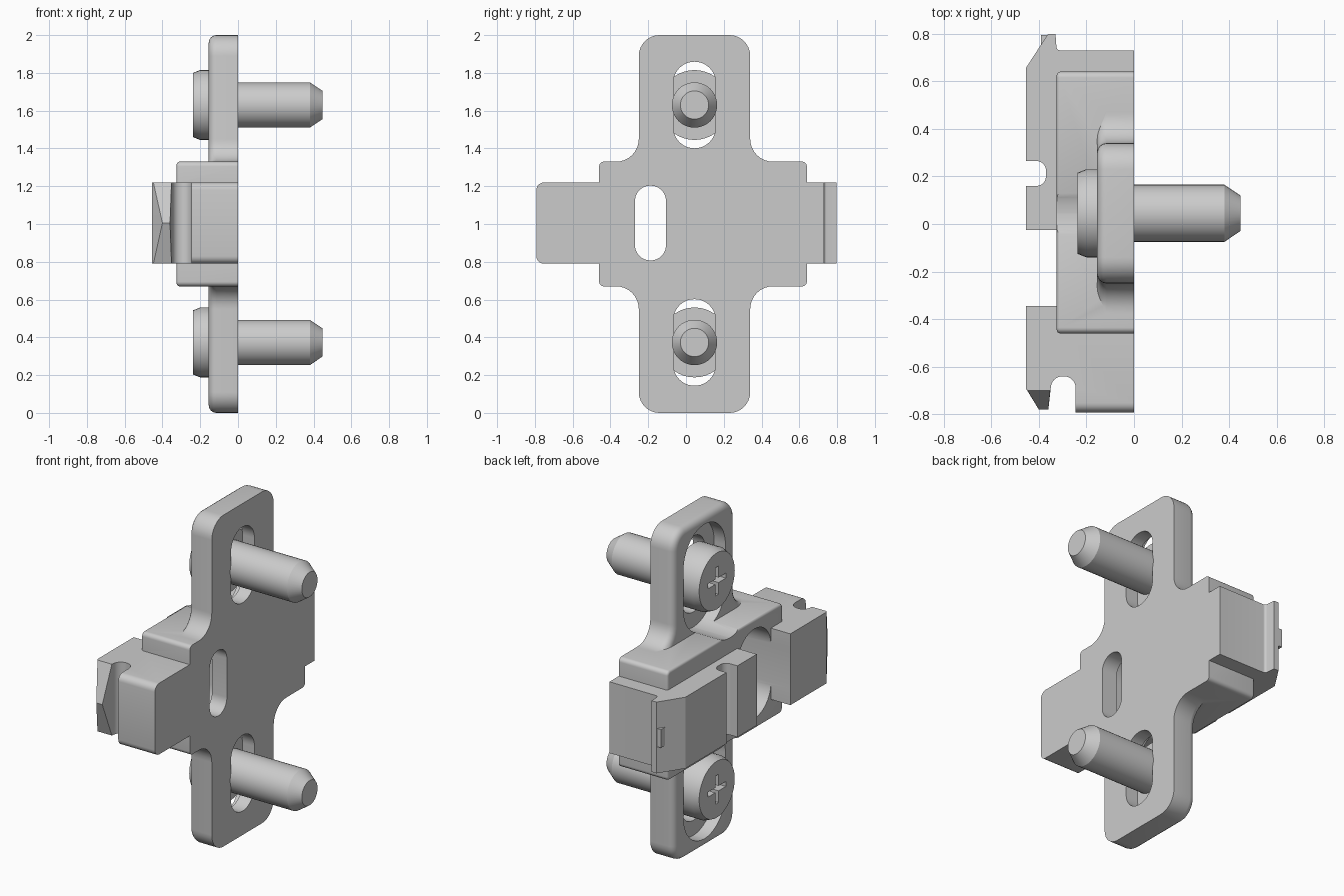
import bpy, bmesh
from math import cos, sin, pi
from mathutils import Vector

if "Cube" in bpy.data.objects:
    bpy.data.objects.remove(bpy.data.objects["Cube"])


def rounded(pts, n=6):
    """Outline from (a, b, radius) corners, fillets sampled as arcs."""
    out = []
    for i, (a, b, r) in enumerate(pts):
        p = Vector((a, b))
        if r == 0:
            out.append(p)
            continue
        u = (Vector(pts[i - 1][:2]) - p).normalized()
        v = (Vector(pts[(i + 1) % len(pts)][:2]) - p).normalized()
        half = u.angle(v) / 2
        c = p + (u + v).normalized() * (r / sin(half))
        s = p + u * (r / abs(sin(half) / cos(half))) - c
        e = p + v * (r / abs(sin(half) / cos(half))) - c
        sweep = s.angle_signed(e)
        for k in range(n + 1):
            t = -sweep * k / n
            out.append(c + Vector((s.x * cos(t) - s.y * sin(t),
                                   s.x * sin(t) + s.y * cos(t))))
    return out


def finish(name, bm):
    bmesh.ops.remove_doubles(bm, verts=bm.verts, dist=1e-4)
    bmesh.ops.recalc_face_normals(bm, faces=bm.faces)
    me = bpy.data.meshes.new(name)
    bm.to_mesh(me)
    bm.free()
    ob = bpy.data.objects.new(name, me)
    bpy.context.collection.objects.link(ob)
    return ob


def prism(outline, axis, lo, hi, bevel=0):
    """Extrude an outline along x (points are y,z) or z (points are x,y)."""
    bm = bmesh.new()
    put = (lambda p, h: (h, p[0], p[1])) if axis == 'x' else (lambda p, h: (p[0], p[1], h))
    a = [bm.verts.new(put(p, lo)) for p in outline]
    b = [bm.verts.new(put(p, hi)) for p in outline]
    face = bm.faces.new(a)
    bm.faces.new(b)
    for i in range(len(a)):
        bm.faces.new((a[i - 1], a[i], b[i], b[i - 1]))
    bmesh.ops.remove_doubles(bm, verts=bm.verts, dist=1e-4)
    bmesh.ops.recalc_face_normals(bm, faces=bm.faces)
    if bevel:
        bmesh.ops.bevel(bm, geom=list(face.edges), offset=bevel, segments=4,
                        profile=0.5, affect='EDGES')
    return bm


def rect(a0, a1, b0, b1, r=0, n=6):
    return rounded([(a0, b0, r), (a1, b0, r), (a1, b1, r), (a0, b1, r)], n)


def combine(ob, tool, op):
    """Apply a boolean and discard the tool."""
    m = ob.modifiers.new('bool', 'BOOLEAN')
    m.object, m.operation, m.solver = tool, op, 'EXACT'
    bpy.context.view_layer.objects.active = ob
    bpy.ops.object.modifier_apply(modifier=m.name)
    bpy.data.objects.remove(tool)


def smooth(ob):
    bpy.ops.object.select_all(action='DESELECT')
    ob.select_set(True)
    bpy.context.view_layer.objects.active = ob
    bpy.ops.object.shade_smooth_by_angle(angle=0.52)


CY = 0.045            # wing centre line
SCREW_Z = (0.373, 1.63)

# Wing plate: tall strip flaring into the central body with fillets
right = [(0.34, 0, .11), (0.34, 0.67, .12), (0.47, 0.67, 0), (0.47, 0.70, 0)]
right += [(y, 2 - z, r) for y, z, r in reversed(right)]
left = [(2 * CY - y, z, r) for y, z, r in reversed(right)]
plate = finish('mounting_plate', prism(rounded(right + left, 8), 'x', -0.155, 0, 0.04))

# Central body block
body = finish('body', prism(rect(-0.46, 0.64, 0.67, 1.33, 0.025), 'x', -0.325, 0, 0.015))

# Crosswise arm: side profile with notches, lip and pointed nose
arm_pts = [(0, 0.73, 0), (-0.325, 0.73, .015), (-0.33, 0.798, 0), (-0.362, 0.798, 0),
           (-0.455, 0.655, 0), (-0.455, 0.265, 0), (-0.37, 0.265, .04),
           (-0.37, 0.16, .04), (-0.455, 0.16, 0), (-0.455, -0.025, 0),
           (-0.30, -0.025, 0), (-0.30, -0.345, 0), (-0.455, -0.345, 0),
           (-0.455, -0.69, 0), (-0.40, -0.78, 0), (-0.36, -0.78, 0),
           (-0.35, -0.69, 0), (-0.35, -0.64, .05), (-0.245, -0.64, .05),
           (-0.245, -0.792, 0), (0, -0.792, 0)]
bm = prism(rounded(arm_pts), 'z', 0.79, 1.22)
ends = [e for e in bm.edges if all(v.co.y < -0.785 for v in e.verts)
        and abs(e.verts[0].co.z - e.verts[1].co.z) < 1e-4]
bmesh.ops.bevel(bm, geom=ends, offset=0.04, segments=5, profile=0.5, affect='EDGES')
bmesh.ops.bisect_plane(bm, geom=bm.verts[:] + bm.edges[:] + bm.faces[:],
                       plane_co=(0, 0, 1.005), plane_no=(0, 0, 1))
for v in bm.verts:    # pull the nose back at top and bottom so it peaks mid-height
    if abs(v.co.y + 0.78) < 0.002 and v.co.x < -0.34 and abs(v.co.z - 1.005) > 0.1:
        v.co.x = -0.448 if v.co.x < -0.38 else -0.352
        v.co.y = -0.70
bmesh.ops.triangulate(bm, faces=bm.faces)
arm = finish('arm', bm)

# Small nub on the rear lip
nub = finish('nub', prism(rect(-0.39, -0.35, 0.735, 0.795), 'z', 0.95, 1.06))

combine(arm, nub, 'UNION')
combine(plate, body, 'UNION')
combine(plate, arm, 'UNION')


# Slots: narrow through-slot plus wide counterbore
def slot(y, z, r, half, x0, x1):
    combine(plate, finish('slot_cutter', prism(
        rect(y - r, y + r, z - half, z + half, r - 1e-3, 10), 'x', x0, x1)), 'DIFFERENCE')


for z in SCREW_Z:
    slot(CY, z, 0.2, 0.32, -0.6, -0.08)
    slot(CY, z, 0.112, 0.229, -0.6, 0.1)
slot(-0.188, 1.005, 0.158, 0.27, -0.6, -0.10)
slot(-0.188, 1.005, 0.082, 0.198, -0.6, 0.1)
smooth(plate)

# Screws: lathed head and shank with a cross recess
SCREW = [(-0.238, 0.17), (-0.20, 0.185), (-0.08, 0.185), (-0.08, 0.12),
         (0.38, 0.12), (0.447, 0.075)]
N = 40
for label, z in zip(('lower', 'upper'), SCREW_Z):
    bm = bmesh.new()
    rings = [[bm.verts.new((x, CY + r * cos(2 * pi * k / N), z + r * sin(2 * pi * k / N)))
              for k in range(N)] for x, r in SCREW]
    bm.faces.new(rings[0])
    bm.faces.new(rings[-1])
    for a, b in zip(rings, rings[1:]):
        for k in range(N):
            bm.faces.new((a[k - 1], a[k], b[k], b[k - 1]))
    screw = finish(label + '_screw', bm)
    w, l = 0.015, 0.085
    quarter = [(l, -w), (l, w), (w, w)]
    plus = []
    for q in range(4):
        c, s = round(cos(q * pi / 2)), round(sin(q * pi / 2))
        plus += [(CY + a * c - b * s, z + a * s + b * c) for a, b in quarter]
    combine(screw, finish('cross_cutter', prism(plus, 'x', -0.3, -0.18)), 'DIFFERENCE')
    smooth(screw)
